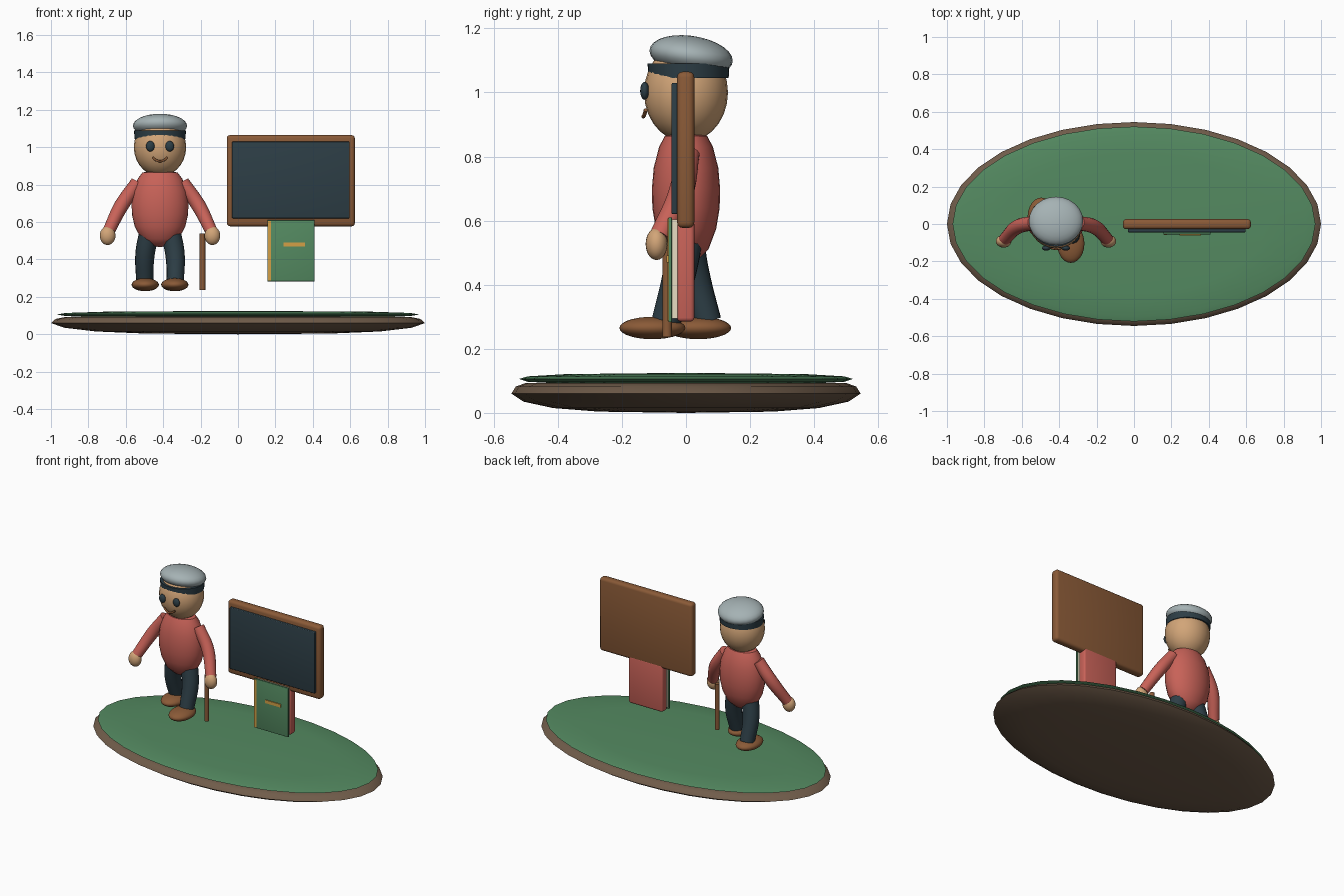
import bpy, bmesh
from math import sin, cos, pi, radians

if "Cube" in bpy.data.objects:
    bpy.data.objects.remove(bpy.data.objects["Cube"])


def material(name, r, g, b):
    m = bpy.data.materials.new(name)
    m.diffuse_color = [((c / 255 + 0.055) / 1.055) ** 2.4 for c in (r, g, b)] + [1]
    m.use_nodes = True
    m.node_tree.nodes["Principled BSDF"].inputs["Base Color"].default_value = m.diffuse_color
    return m


WOOD = material("wood", 138, 90, 55)
EARTH = material("earth", 112, 92, 74)
GREEN = material("green", 84, 138, 97)
SKIN = material("skin", 210, 165, 120)
RED = material("red", 200, 98, 88)
SLATE = material("slate", 45, 62, 70)
SILVER = material("silver", 165, 178, 180)
GOLD = material("gold", 212, 160, 70)
CREAM = material("cream", 232, 222, 195)


def finish(obj, mat, angle=40):
    obj.data.materials.clear()
    obj.data.materials.append(mat)
    bpy.ops.object.select_all(action='DESELECT')
    obj.select_set(True)
    bpy.context.view_layer.objects.active = obj
    bpy.ops.object.shade_smooth_by_angle(angle=radians(angle))
    return obj


def mesh_object(name, bm, mat, angle=40):
    bmesh.ops.recalc_face_normals(bm, faces=bm.faces)
    me = bpy.data.meshes.new(name)
    bm.to_mesh(me)
    bm.free()
    obj = bpy.data.objects.new(name, me)
    bpy.context.collection.objects.link(obj)
    return finish(obj, mat, angle)


def lathe(name, profile, mat, centre=(0, 0), yscale=1.0, n=32, angle=40):
    """Turn (radius, z) points about a vertical axis, squashed in y."""
    bm = bmesh.new()
    rings = []
    for r, z in profile:
        count = n if r > 0 else 1
        rings.append([bm.verts.new((centre[0] + r * cos(2 * pi * i / n),
                                    centre[1] + r * yscale * sin(2 * pi * i / n), z))
                      for i in range(count)])
    for a, b in zip(rings, rings[1:]):
        for i in range(n):
            j = (i + 1) % n
            quad = [a[i % len(a)], a[j % len(a)], b[j % len(b)], b[i % len(b)]]
            bm.faces.new(list(dict.fromkeys(quad)))
    return mesh_object(name, bm, mat, angle)


def ball(name, centre, radii, mat, u=24, v=14):
    bm = bmesh.new()
    bmesh.ops.create_uvsphere(bm, u_segments=u, v_segments=v, radius=1)
    bmesh.ops.scale(bm, vec=radii, verts=bm.verts)
    bmesh.ops.translate(bm, vec=centre, verts=bm.verts)
    return mesh_object(name, bm, mat, 60)


def box(name, x, y, z, mat, bevel=0.0):
    bm = bmesh.new()
    bmesh.ops.create_cube(bm, size=1)
    bmesh.ops.scale(bm, vec=(x[1] - x[0], y[1] - y[0], z[1] - z[0]), verts=bm.verts)
    bmesh.ops.translate(bm, vec=(sum(x) / 2, sum(y) / 2, sum(z) / 2), verts=bm.verts)
    if bevel:
        bmesh.ops.bevel(bm, geom=bm.edges[:], offset=bevel, segments=3,
                        profile=0.5, affect='EDGES')
    return mesh_object(name, bm, mat)


def tube(name, points, radii, mat):
    """Smooth round limb through points, with a radius at each one."""
    cu = bpy.data.curves.new(name, 'CURVE')
    cu.dimensions = '3D'
    cu.bevel_depth, cu.bevel_resolution, cu.use_fill_caps = 1.0, 5, True
    cu.resolution_u = 6
    sp = cu.splines.new('BEZIER')
    sp.bezier_points.add(len(points) - 1)
    for bp, p, r in zip(sp.bezier_points, points, radii):
        bp.co, bp.radius = p, r
        bp.handle_left_type = bp.handle_right_type = 'AUTO'
    obj = bpy.data.objects.new(name, cu)
    bpy.context.collection.objects.link(obj)
    bpy.ops.object.select_all(action='DESELECT')
    obj.select_set(True)
    bpy.context.view_layer.objects.active = obj
    bpy.ops.object.convert(target='MESH')
    return finish(bpy.context.view_layer.objects.active, mat)


# Oval display base and its lawn
lathe("base", [(0, 0), (0.5, 0.004), (0.76, 0.015), (0.93, 0.035), (1, 0.06),
               (0.975, 0.082), (0.92, 0.093), (0, 0.1)], EARTH, yscale=0.545)
lathe("lawn", [(0, 0.088), (0.7, 0.091), (0.92, 0.097), (0.97, 0.106),
               (0.92, 0.114), (0.7, 0.121), (0, 0.125)], GREEN, yscale=0.537)

# Head and face
CX = -0.417
ball("head", (CX, 0, 1.0), (0.14, 0.131, 0.155), SKIN)
for s in (-1, 1):
    ball("eye", (CX + s * 0.052, -0.129, 1.005), (0.023, 0.014, 0.028), SLATE, 16, 10)
tube("smile", [(CX - 0.04, -0.126, 0.945), (CX - 0.02, -0.13, 0.93), (CX, -0.133, 0.925),
               (CX + 0.02, -0.13, 0.93), (CX + 0.04, -0.126, 0.945)], [0.006] * 5, WOOD)

# Cap: dark band under a rounded crown
lathe("cap_band", [(0, 1.045), (0.136, 1.045), (0.139, 1.09), (0, 1.09)],
      SLATE, (CX, 0.008), 0.92)
crown = ball("cap_crown", (CX, 0.016, 1.115), (0.145, 0.13, 0.062), SILVER)
crown.data.transform(crown.matrix_world)
for v in crown.data.vertices:
    v.co.z -= 0.12 * (v.co.y - 0.016)  # tips towards the back

# Torso
lathe("torso", [(0, 0.465), (0.05, 0.475), (0.1, 0.51), (0.135, 0.575), (0.15, 0.64),
                (0.152, 0.7), (0.144, 0.765), (0.12, 0.83), (0.095, 0.864), (0.06, 0.872),
                (0, 0.875)], RED, (CX, 0), 0.7, 28)

# Arms, hands, legs and shoes; one foot steps forward
for s, side, ankle, foot in ((-1, "left", 0.065, 0.038), (1, "right", -0.062, -0.105)):
    tube(side + "_arm", [(CX + s * 0.12, 0.005, 0.81), (CX + s * 0.205, -0.015, 0.69),
                         (CX + s * 0.275, -0.082, 0.55)], [0.038, 0.039, 0.033], RED)
    ball(side + "_hand", (CX + s * 0.28, -0.092, 0.527), (0.042, 0.034, 0.05), SKIN, 20, 12)
    tube(side + "_leg", [(CX + s * 0.055, 0, 0.55), (CX + s * 0.08, ankle * 0.35, 0.43),
                         (CX + s * 0.082, ankle, 0.285)], [0.055, 0.052, 0.046], SLATE)
    ball(side + "_shoe", (CX + s * 0.079, foot, 0.265),
         (0.073, 0.103, 0.035), WOOD)

# Walking stick
lathe("stick", [(0, 0.237), (0.015, 0.237), (0.015, 0.54), (0, 0.54)], WOOD, (-0.19, -0.059), n=16)

# Framed board
box("board_frame", (-0.06, 0.625), (-0.028, 0.026), (0.577, 1.065), WOOD, 0.018)
box("board_panel", (-0.032, 0.597), (-0.045, -0.024), (0.62, 1.03), SLATE, 0.005)

# Book standing below the board
box("book_back", (0.157, 0.408), (-0.028, 0.026), (0.285, 0.6), RED, 0.012)
box("book_pages", (0.165, 0.4), (-0.044, -0.026), (0.295, 0.603), CREAM)
box("book_cover", (0.157, 0.409), (-0.055, -0.044), (0.283, 0.61), GREEN, 0.002)
box("book_spine_strip", (0.16, 0.176), (-0.058, -0.05), (0.287, 0.606), GOLD)
box("book_label", (0.243, 0.357), (-0.061, -0.05), (0.47, 0.491), GOLD)
